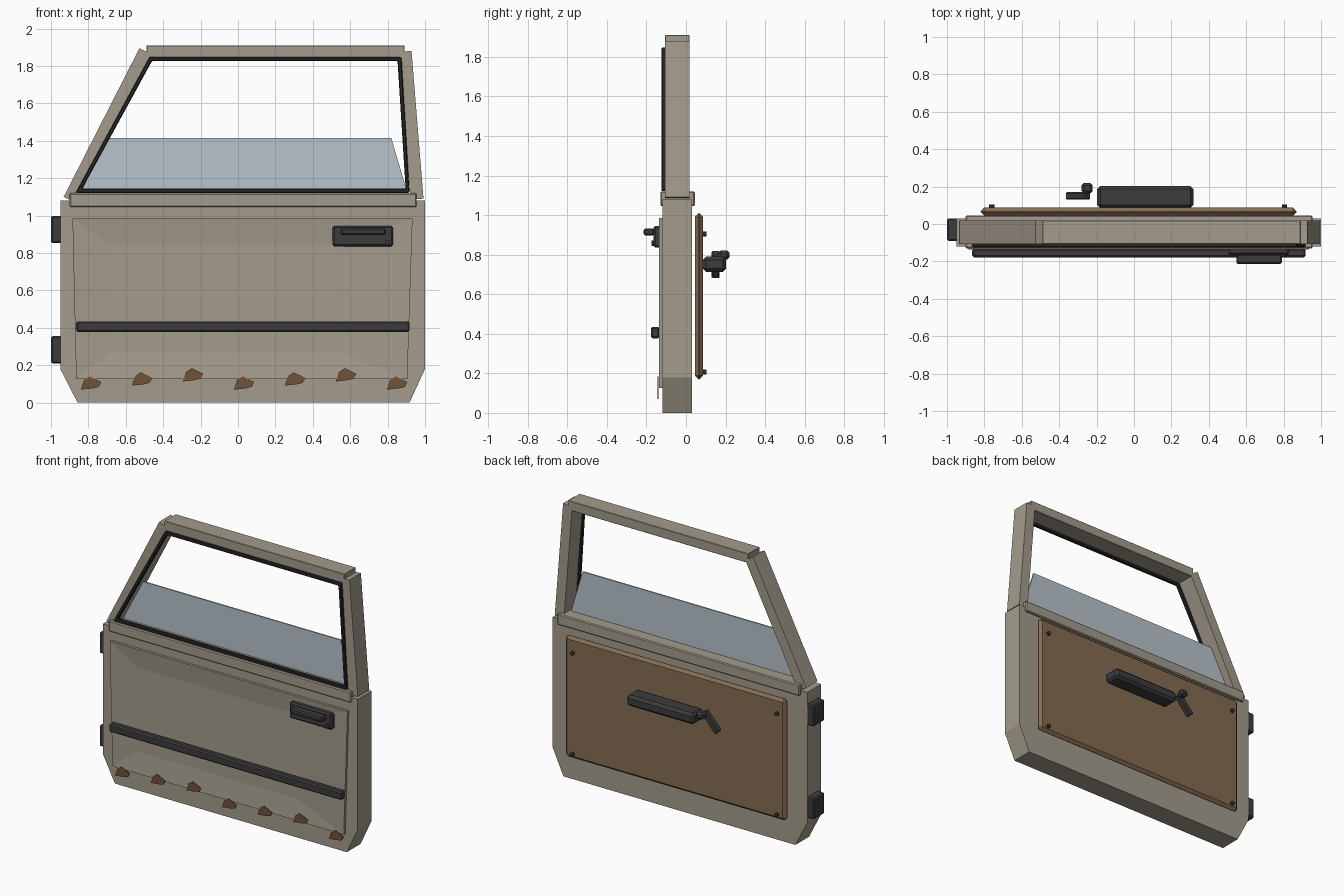
import bpy, bmesh, math
from mathutils import Vector

if "Cube" in bpy.data.objects:
    bpy.data.objects.remove(bpy.data.objects["Cube"], do_unlink=True)


def material(name, r, g, b):
    m = bpy.data.materials.new(name)
    m.use_nodes = True
    m.diffuse_color = (r, g, b, 1)
    node = next(n for n in m.node_tree.nodes if n.type == 'BSDF_PRINCIPLED')
    node.inputs["Base Color"].default_value = (r, g, b, 1)
    node.inputs["Roughness"].default_value = 0.7
    return m


PAINT = material("khaki_paint", .37, .33, .265)
TRIM = material("dark_trim", .045, .045, .048)
RUBBER = material("black_rubber", .022, .022, .023)
GLASS = material("pale_glass", .48, .55, .595)
CARD = material("brown_card", .24, .15, .085)
RUST = material("rust", .16, .085, .043)


def finish(name, bm, mat, bevel=0):
    bmesh.ops.recalc_face_normals(bm, faces=bm.faces)
    if bevel:
        bmesh.ops.bevel(bm, geom=list(bm.edges), offset=bevel, segments=1,
                        affect='EDGES', clamp_overlap=True)
    mesh = bpy.data.meshes.new(name)
    bm.to_mesh(mesh)
    bm.free()
    mesh.materials.append(mat)
    ob = bpy.data.objects.new(name, mesh)
    bpy.context.collection.objects.link(ob)
    return ob


def prism(name, outline, y0, y1, mat, bevel=0):
    """Extrude an x/z outline from y0 to y1."""
    bm = bmesh.new()
    front = [bm.verts.new((x, y0, z)) for x, z in outline]
    back = [bm.verts.new((x, y1, z)) for x, z in outline]
    bm.faces.new(front)
    bm.faces.new(back[::-1])
    n = len(outline)
    for i in range(n):
        j = (i + 1) % n
        bm.faces.new((front[i], back[i], back[j], front[j]))
    return finish(name, bm, mat, bevel)


def box(name, x0, x1, y0, y1, z0, z1, mat, bevel=0):
    return prism(name, [(x0, z0), (x1, z0), (x1, z1), (x0, z1)], y0, y1, mat, bevel)


def bar(name, a, b, width, y0, y1, mat, bevel=0):
    """Straight bar along a to b, widened to the right of its direction."""
    a, b = Vector(a), Vector(b)
    d = (b - a).normalized()
    side = Vector((d.y, -d.x)) * width
    return prism(name, [a, b, b + side, a + side], y0, y1, mat, bevel)


def disc(name, x, z, r, y0, y1, mat, sides=10):
    pts = [(x + r * math.cos(math.tau * i / sides), z + r * math.sin(math.tau * i / sides))
           for i in range(sides)]
    return prism(name, pts, y0, y1, mat)


# Lower door shell with clipped bottom corners
prism("door_shell", [(-.858, 0), (.917, 0), (1, .18), (1, 1.08), (-.95, 1.08), (-.95, .18)],
      -.12, .03, PAINT)

# Outer skin: raised plate with a shallow dished centre
bm = bmesh.new()
rim = [(-.865, .125), (.905, .125), (.933, .985), (-.885, .985)]
dish = [(-.69, .27), (.54, .27), (.54, .85), (-.69, .85)]
loops = [[bm.verts.new((x, y, z)) for x, z in pts]
         for pts, y in ((rim, -.118), (rim, -.137), (dish, -.123))]
for lo, hi in zip(loops, loops[1:]):
    for i in range(4):
        j = (i + 1) % 4
        bm.faces.new((lo[i], lo[j], hi[j], hi[i]))
bm.faces.new(loops[2])
bm.faces.new(loops[0][::-1])
finish("outer_skin", bm, PAINT)

# Window frame
FRONT, BACK = -.107, .018
box("waist_sill", -.90, .955, -.13, .045, 1.045, 1.12, PAINT, .006)
bar("front_pillar", (-.932, 1.10), (-.527, 1.895), .07, FRONT, BACK, PAINT)
bar("rear_pillar", (.922, 1.085), (.858, 1.875), .07, FRONT, BACK, PAINT)
box("top_rail", -.49, .89, FRONT, BACK, 1.845, 1.91, PAINT, .003)

# Rubber seal around the opening
bm = bmesh.new()
outer = [(-.868, 1.122), (-.473, 1.848), (.874, 1.848), (.917, 1.122)]
inner = [(-.832, 1.145), (-.460, 1.826), (.853, 1.826), (.896, 1.145)]
rings = [[bm.verts.new((x, y, z)) for x, z in pts]
         for pts, y in ((outer, -.10), (outer, -.125), (inner, -.125), (inner, -.10))]
for k in range(4):
    lo, hi = rings[k], rings[(k + 1) % 4]
    for i in range(4):
        j = (i + 1) % 4
        bm.faces.new((lo[i], lo[j], hi[j], hi[i]))
finish("window_seal", bm, RUBBER, .005)

# Half lowered window glass
prism("window_glass", [(-.86, 1.09), (.915, 1.09), (.82, 1.414), (-.69, 1.414)],
      -.05, -.04, GLASS)

# Outside trim: rub strip, handle and hinges
box("rub_strip", -.865, .917, -.178, -.132, .377, .435, TRIM, .009)
box("handle_plate", .505, .83, -.165, -.122, .835, .945, TRIM, .01)
box("handle_grip", .548, .79, -.215, -.16, .897, .932, TRIM, .008)
disc("handle_lock", .80, .857, .014, -.175, -.16, TRIM)
for name, z in (("lower_hinge", .21), ("upper_hinge", .853)):
    box(name, -1, -.94, -.09, .03, z, z + .145, TRIM, .008)

# Rust flakes along the bottom edge
flake = [(-.055, -.033), (-.038, .018), (-.008, .038), (.054, .008), (.04, -.018), (.008, -.026)]
for i in range(7):
    cx, cz = -.785 + .2727 * i, .102 + .022 * (i % 3)
    prism("rust_patch_%d" % (i + 1), [(cx + x, cz + z) for x, z in flake],
          -.143, -.138, RUST)

# Inside trim card with corner screws
box("inner_card", -.82, .87, .045, .087, .17, 1.01, CARD, .019)
for x in (-.76, .805):
    for z in (.207, .905):
        disc("card_screw", x, z, .014, .08, .103, TRIM)

# Armrest and window crank
box("armrest", -.197, .318, .085, .203, .713, .79, TRIM, .017)
bar("crank_arm", (-.263, .822), (-.368, .705), -.042, .13, .17, TRIM, .006)
box("crank_knob", -.28, -.222, .163, .22, .775, .822, TRIM, .013)
